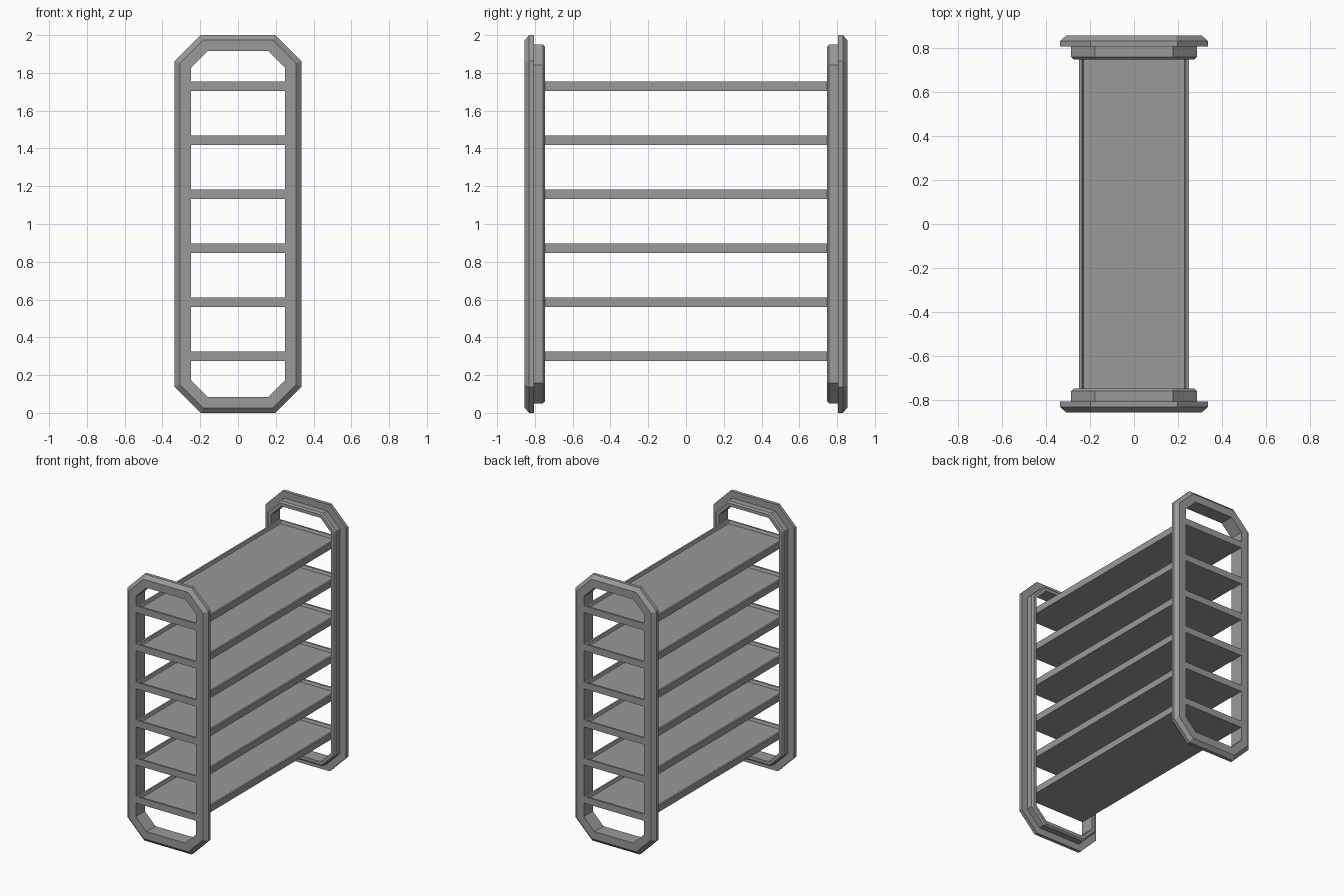
import bpy, bmesh, math
from mathutils import Vector

cube = bpy.data.objects.get("Cube")
if cube:
    bpy.data.objects.remove(cube, do_unlink=True)

grey = bpy.data.materials.new("mid grey")
grey.use_nodes = True
colour = (0.32, 0.32, 0.32, 1)
grey.diffuse_color = colour
grey.node_tree.nodes["Principled BSDF"].inputs["Base Color"].default_value = colour


def finish(name, bm):
    bmesh.ops.recalc_face_normals(bm, faces=bm.faces[:])
    mesh = bpy.data.meshes.new(name)
    bm.to_mesh(mesh)
    bm.free()
    mesh.materials.append(grey)
    obj = bpy.data.objects.new(name, mesh)
    bpy.context.collection.objects.link(obj)
    return obj


HALF_W, HALF_H, CUT = 0.335, 1.0, 0.138


def octagon(inset):
    """Chamfered rectangle, moved inwards evenly by inset."""
    w, h = HALF_W - inset, HALF_H - inset
    c = CUT - inset * (2 - math.sqrt(2))
    return [(w, h - c), (w - c, h), (c - w, h), (-w, h - c),
            (-w, c - h), (c - w, -h), (w - c, -h), (w, c - h)]


# End frame cross-section: (inset from outline, distance from centre)
SECTION = [(0.085, 0.855), (0.027, 0.855), (0, 0.83), (0, 0.805),
           (0.05, 0.805), (0.05, 0.758), (0.061, 0.747), (0.085, 0.747)]


def end_frame(name, side):
    bm = bmesh.new()
    rings = [[bm.verts.new((x, side * y, z + HALF_H)) for x, z in octagon(inset)]
             for inset, y in SECTION]
    for i, ring in enumerate(rings):
        following = rings[(i + 1) % len(rings)]
        for j in range(8):
            k = (j + 1) % 8
            bm.faces.new((ring[j], ring[k], following[k], following[j]))
    finish(name, bm)


def shelf(name, top):
    """Flat board with a raised rim around a shallow tray."""
    bm = bmesh.new()
    bmesh.ops.create_cube(bm, size=1)
    for v in bm.verts:
        v.co = Vector((v.co.x * 0.5, v.co.y * 1.706, top - 0.025 + v.co.z * 0.05))
    upper = [f for f in bm.faces if f.normal.z > 0.9]
    bmesh.ops.inset_region(bm, faces=upper, thickness=0.02)
    bmesh.ops.inset_region(bm, faces=upper, thickness=0.01, depth=-0.02)
    finish(name, bm)


end_frame("front_frame", -1)
end_frame("back_frame", 1)
for n in range(6):
    shelf(f"shelf_{n + 1}", 0.325 + n * 0.286)
